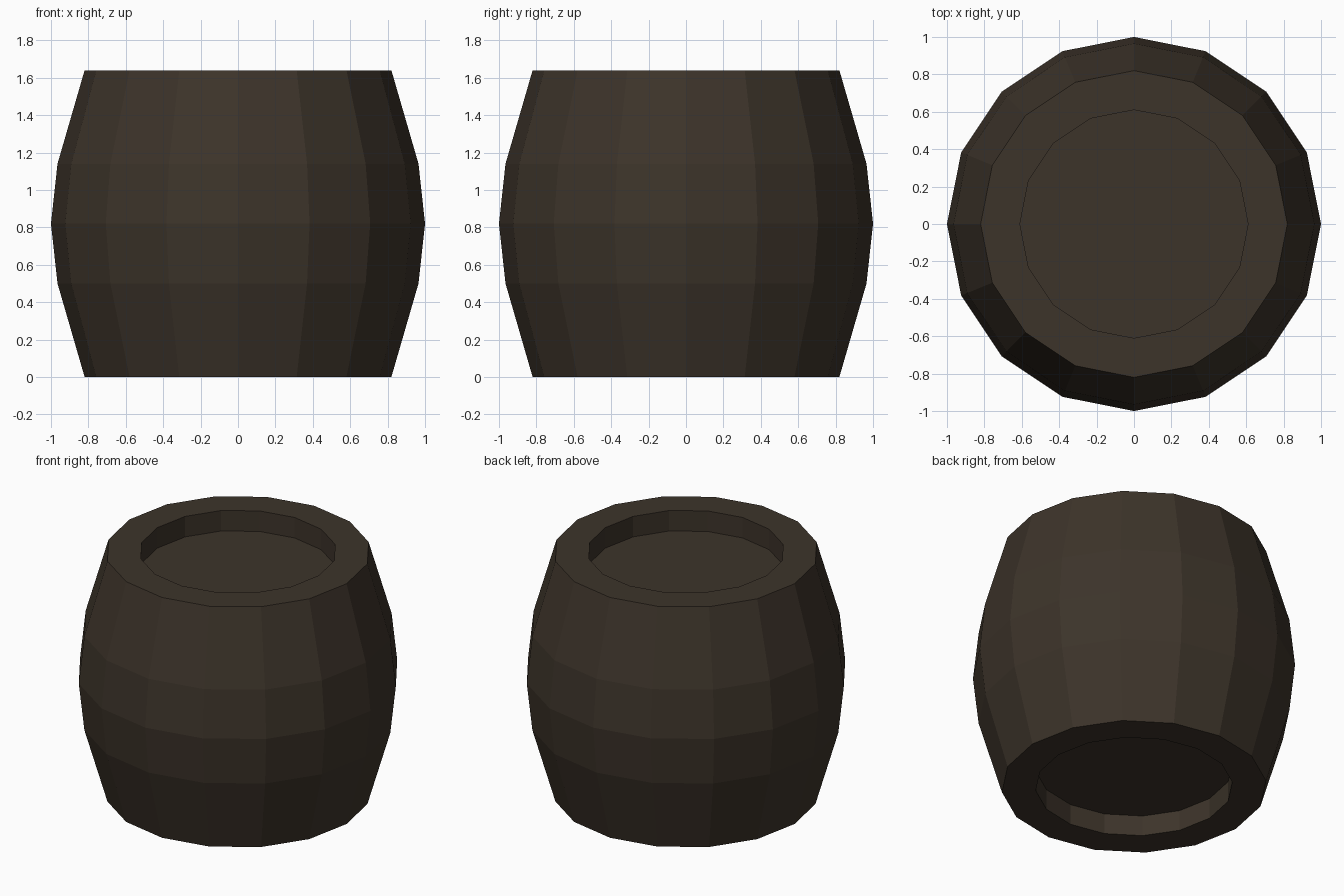
import bpy, bmesh, math

if "Cube" in bpy.data.objects:
    bpy.data.objects.remove(bpy.data.objects["Cube"])

SIDES = 16
# Barrel profile (radius, height), from recessed bottom to recessed top
PROFILE = [(0.61, 0.14), (0.61, 0.0), (0.82, 0.0), (0.965, 0.5), (1.0, 0.82),
           (0.965, 1.14), (0.82, 1.64), (0.61, 1.64), (0.61, 1.50)]

# Dark wood colour
wood = bpy.data.materials.new("dark_wood")
wood.diffuse_color = (0.046, 0.034, 0.023, 1.0)
wood.use_nodes = True
wood.node_tree.nodes["Principled BSDF"].inputs["Base Color"].default_value = wood.diffuse_color

# Faceted barrel with recessed ends
bm = bmesh.new()
rings = []
for r, z in PROFILE:
    rings.append([bm.verts.new((r * math.cos(2 * math.pi * i / SIDES),
                                r * math.sin(2 * math.pi * i / SIDES), z))
                  for i in range(SIDES)])
for low, high in zip(rings, rings[1:]):
    for i in range(SIDES):
        j = (i + 1) % SIDES
        bm.faces.new((low[i], low[j], high[j], high[i]))

# Lid and base panels
bm.faces.new(rings[-1])
bm.faces.new(rings[0][::-1])
bmesh.ops.recalc_face_normals(bm, faces=bm.faces[:])

mesh = bpy.data.meshes.new("barrel")
bm.to_mesh(mesh)
bm.free()
mesh.materials.append(wood)
bpy.context.collection.objects.link(bpy.data.objects.new("barrel", mesh))
